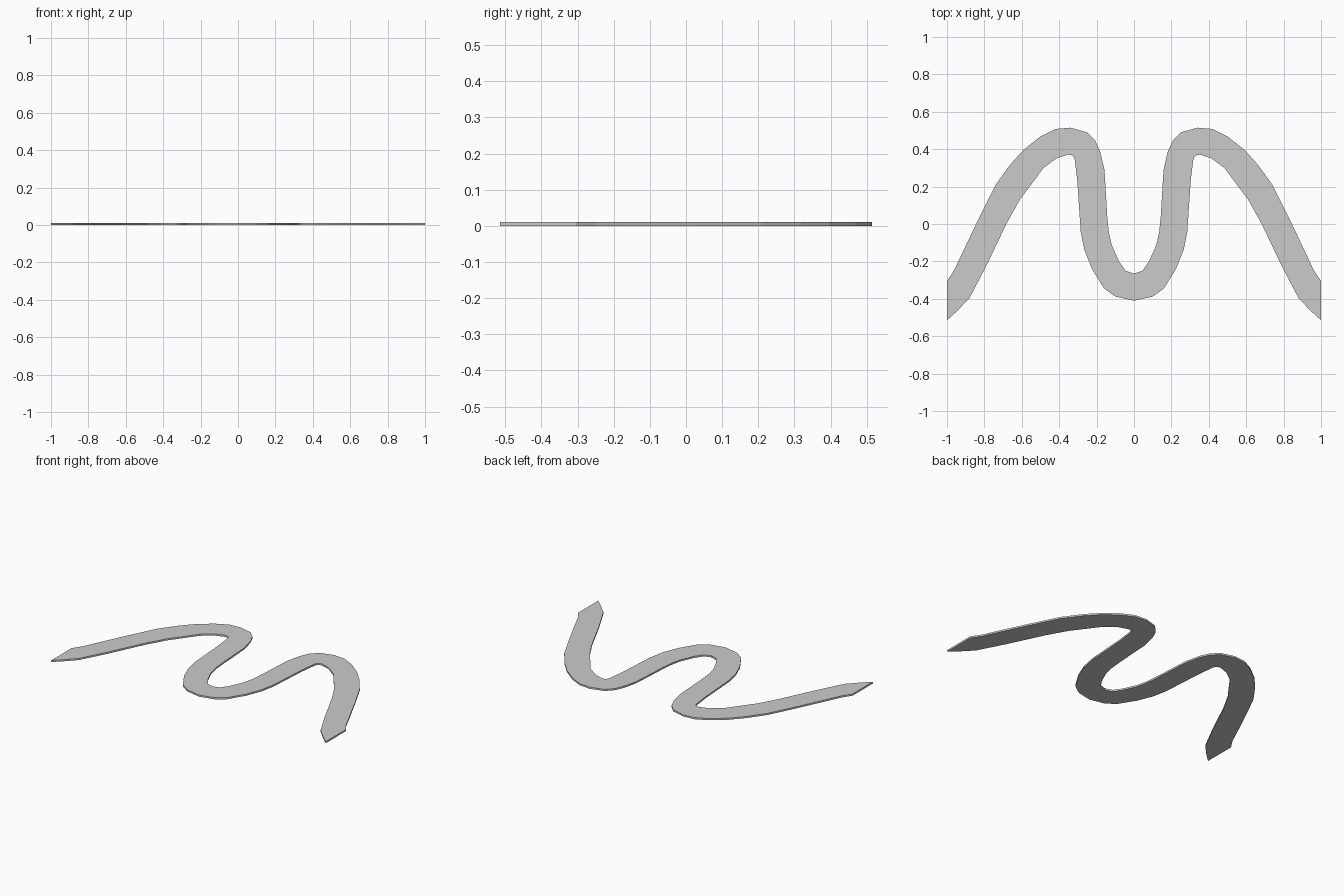
import bpy
import bmesh

THICKNESS = 0.011

# Right half of the ribbon: stations from the middle dip out to the cut end,
# each as (inner/upper edge point, outer/lower edge point)
HALF = [
    ((0.00, -0.265), (0.00, -0.41)),
    ((0.045, -0.25), (0.10, -0.388)),
    ((0.08, -0.20), (0.16, -0.345)),
    ((0.12, -0.11), (0.225, -0.24)),
    ((0.135, -0.04), (0.265, -0.14)),
    ((0.143, 0.04), (0.285, -0.04)),
    ((0.15, 0.16), (0.293, 0.08)),
    ((0.158, 0.29), (0.303, 0.23)),
    ((0.18, 0.385), (0.317, 0.345)),
    ((0.207, 0.445), (0.325, 0.362)),
    ((0.25, 0.49), (0.335, 0.368)),
    ((0.34, 0.515), (0.352, 0.371)),
    ((0.42, 0.508), (0.415, 0.35)),
    ((0.50, 0.468), (0.485, 0.298)),
    ((0.59, 0.397), (0.55, 0.21)),
    ((0.66, 0.32), (0.61, 0.13)),
    ((0.74, 0.21), (0.68, 0.005)),
    ((0.83, 0.03), (0.79, -0.225)),
    ((0.93, -0.18), (0.88, -0.397)),
    ((0.96, -0.245), (0.945, -0.465)),
    ((1.00, -0.305), (1.00, -0.515)),
]


def mirrored(station):
    return tuple((-x, y) for x, y in station)


# Full ribbon, left end to right end
stations = [mirrored(s) for s in reversed(HALF[1:])] + HALF

bm = bmesh.new()
rows = [[bm.verts.new((x, y, 0)) for x, y in s] for s in stations]
for (a, b), (c, d) in zip(rows, rows[1:]):
    bm.faces.new((a, b, d, c))

# Give the flat strip its thickness
ext = bmesh.ops.extrude_face_region(bm, geom=bm.faces[:], use_keep_orig=True)
top = [g for g in ext["geom"] if isinstance(g, bmesh.types.BMVert)]
bmesh.ops.translate(bm, verts=top, vec=(0, 0, THICKNESS))
bmesh.ops.recalc_face_normals(bm, faces=bm.faces[:])

mesh = bpy.data.meshes.new("winding_path")
bm.to_mesh(mesh)
bm.free()
path = bpy.data.objects.new("winding_path", mesh)
bpy.context.collection.objects.link(path)
